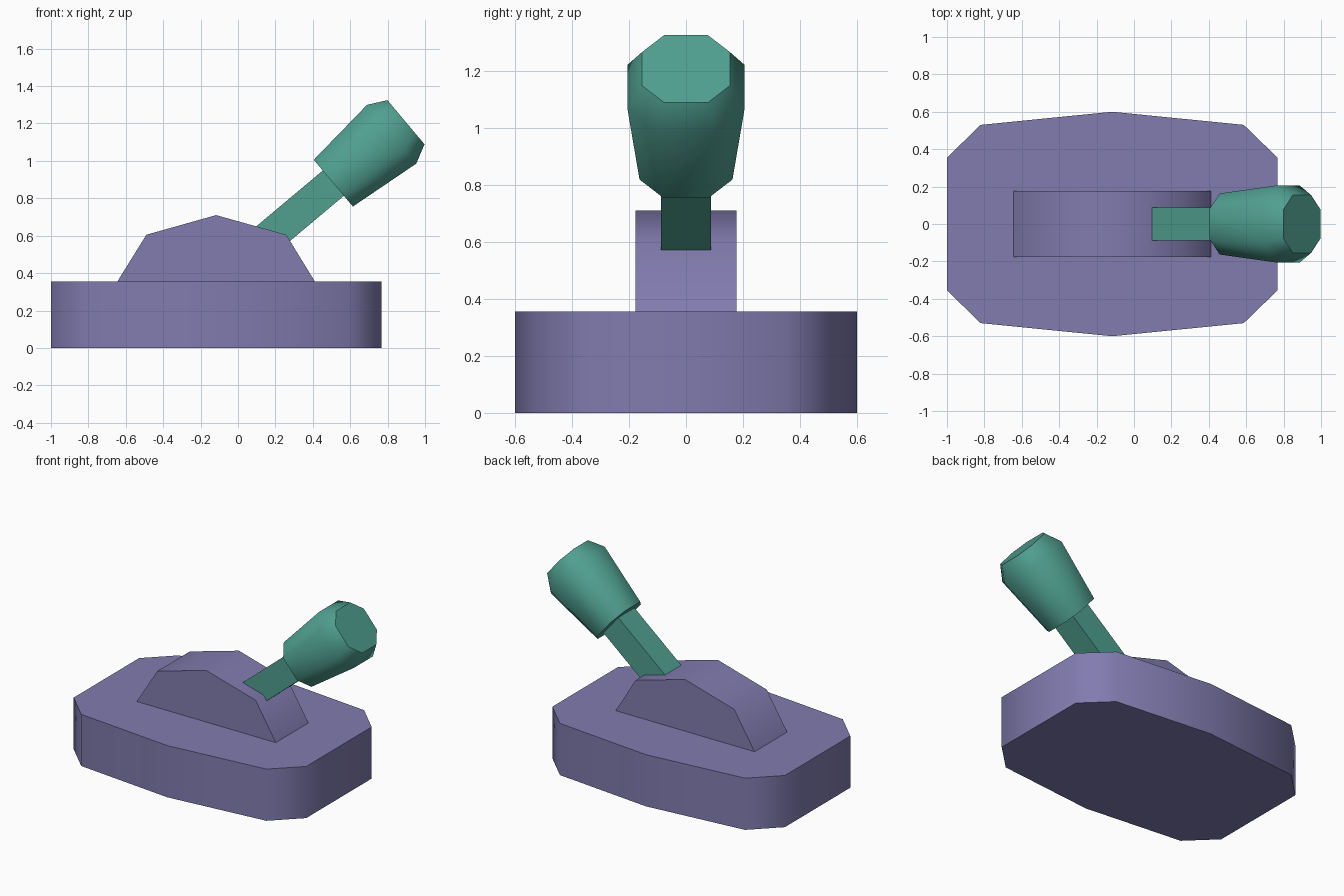
import bpy, bmesh, math
from mathutils import Matrix, Vector

if "Cube" in bpy.data.objects:
    bpy.data.objects.remove(bpy.data.objects["Cube"])

PIVOT = Vector((-0.117, 0, 0.355))


def material(name, rgb):
    m = bpy.data.materials.new(name)
    m.diffuse_color = (*rgb, 1)
    m.use_nodes = True
    m.node_tree.nodes["Principled BSDF"].inputs["Base Color"].default_value = m.diffuse_color
    return m


purple = material("purple", (0.22, 0.20, 0.43))
teal = material("teal", (0.08, 0.35, 0.28))


def loft(name, rings, mat, matrix=Matrix()):
    """Skin a stack of matching closed rings and cap both ends."""
    bm = bmesh.new()
    vs = [[bm.verts.new(matrix @ Vector(p)) for p in r] for r in rings]
    n = len(rings[0])
    for a, b in zip(vs, vs[1:]):
        for i in range(n):
            j = (i + 1) % n
            bm.faces.new((a[i], a[j], b[j], b[i]))
    bm.faces.new(vs[0])
    bm.faces.new(vs[-1])
    bmesh.ops.recalc_face_normals(bm, faces=bm.faces)
    me = bpy.data.meshes.new(name)
    bm.to_mesh(me)
    bm.free()
    ob = bpy.data.objects.new(name, me)
    bpy.context.collection.objects.link(ob)
    me.materials.append(mat)
    bpy.ops.object.select_all(action='DESELECT')
    ob.select_set(True)
    bpy.context.view_layer.objects.active = ob
    bpy.ops.object.shade_smooth_by_angle(angle=math.radians(50))
    return ob


# Base plate: mirrored outline, extruded upwards
half = [(-1, 0.355), (-0.82, 0.53), (-0.117, 0.6), (0.587, 0.53), (0.767, 0.355)]
outline = half + [(x, -y) for x, y in reversed(half)]
loft("base", [[(x, y, z) for x, y in outline] for z in (0, 0.355)], purple)

# Raised hump holding the lever
hump = [(-0.645, 0.355), (-0.49, 0.605), (-0.117, 0.71), (0.258, 0.605), (0.411, 0.355)]
loft("lever_housing", [[(x, y, z) for x, z in hump] for y in (-0.177, 0.177)], purple)

# Lever, leaning 50 degrees to the right about the pivot
tilt = Matrix.Translation(PIVOT) @ Matrix.Rotation(math.radians(50), 4, 'Y')


def chamfered(r, z):
    h = r / 2
    return [(r, -h, z), (r, h, z), (h, r, z), (-h, r, z),
            (-r, h, z), (-r, -h, z), (-h, -r, z), (h, -r, z)]


s = 0.088
loft("lever_shaft", [[(s, -s, z), (s, s, z), (-s, s, z), (-s, -s, z)]
                     for z in (0.0, 0.9)], teal, tilt)
loft("lever_knob", [chamfered(r, z) for r, z in
                    ((0.163, 0.818), (0.205, 1.225), (0.154, 1.325))], teal, tilt)
